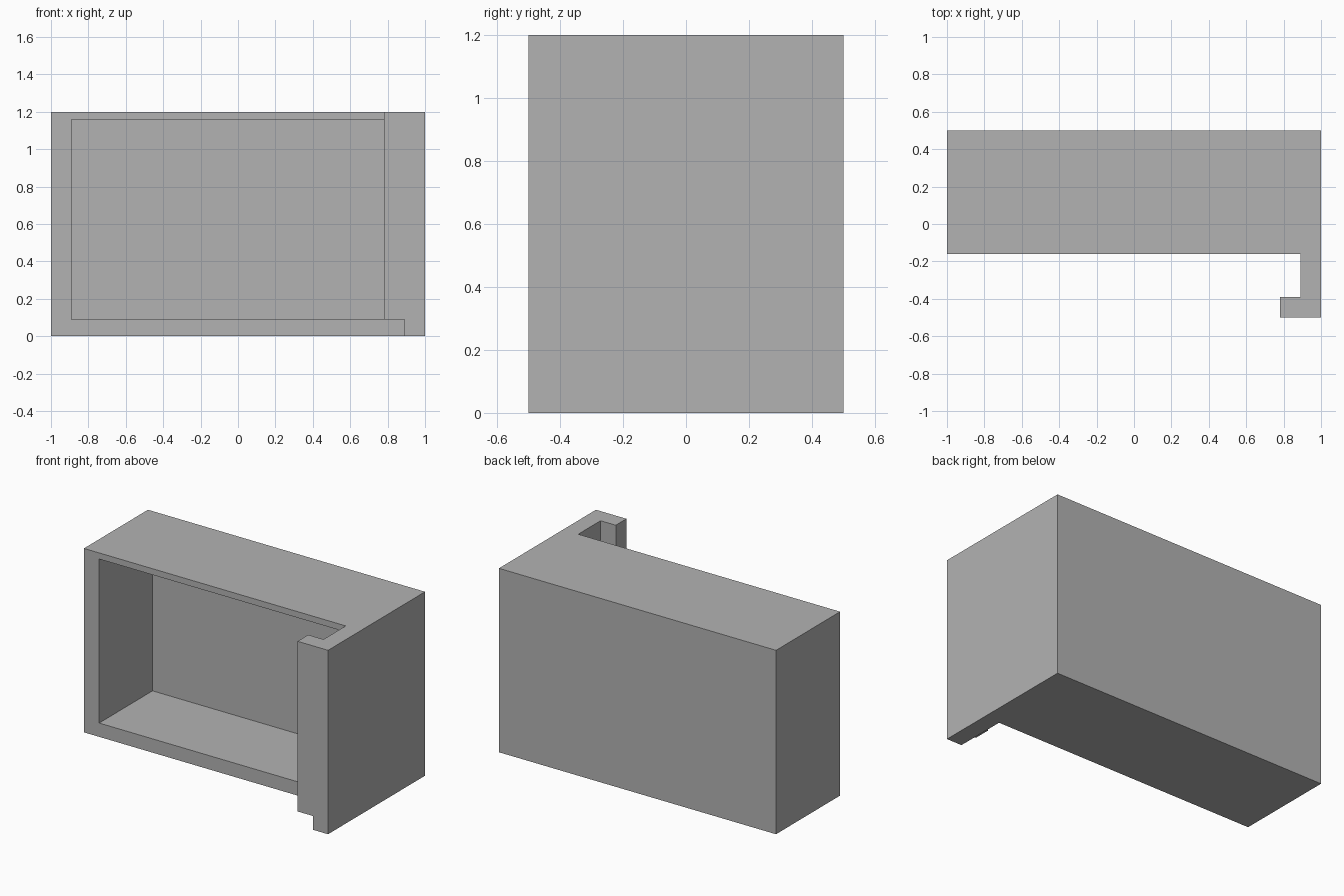
import bpy
import bmesh
from mathutils import Vector

old = bpy.data.objects.get("Cube")
if old:
    bpy.data.objects.remove(old, do_unlink=True)

WALL = 0.11            # side, back and lip thickness
FLOOR, CEILING = 0.09, 1.16
FRONT, HOOK_FRONT = -0.16, -0.5
INNER = 1 - WALL

grey = bpy.data.materials.new("plain_grey")
grey.use_nodes = True
colour = (0.45, 0.45, 0.45, 1)
grey.diffuse_color = colour
grey.node_tree.nodes["Principled BSDF"].inputs["Base Color"].default_value = colour

bm = bmesh.new()


def push(rule, normal, offset):
    """Extrude the faces that point along normal and meet the rule."""
    bm.normal_update()
    direction = Vector(normal)
    faces = [f for f in bm.faces
             if f.normal.dot(direction) > 0.9 and rule(f.calc_center_median())]
    made = bmesh.ops.extrude_face_region(bm, geom=faces)["geom"]
    verts = [v for v in made if isinstance(v, bmesh.types.BMVert)]
    bmesh.ops.translate(bm, verts=verts, vec=offset)
    leftover = [f for f in faces if f.is_valid]
    if leftover:
        bmesh.ops.delete(bm, geom=leftover, context='FACES')


# Solid body block
bmesh.ops.create_cube(bm, size=1)
for v in bm.verts:
    v.co = (v.co.x * 2, FRONT if v.co.y < 0 else 0.5, 1.2 if v.co.z > 0 else 0)

# Cut lines for the opening and the side wall
for point, normal in (((-INNER, 0, 0), (1, 0, 0)), ((INNER, 0, 0), (1, 0, 0)),
                      ((0, 0, FLOOR), (0, 0, 1)), ((0, 0, CEILING), (0, 0, 1))):
    bmesh.ops.bisect_plane(bm, geom=bm.verts[:] + bm.edges[:] + bm.faces[:],
                           plane_co=point, plane_no=normal)

# Open front cavity
push(lambda c: abs(c.x) < INNER and FLOOR < c.z < CEILING,
     (0, -1, 0), (0, 0.5 - WALL - FRONT, 0))

# Side wall carried forward in two steps
hook_back = HOOK_FRONT + WALL
push(lambda c: c.x > INNER, (0, -1, 0), (0, hook_back - FRONT, 0))
push(lambda c: c.x > INNER, (0, -1, 0), (0, -WALL, 0))

# Lip turned inward, stopping above the floor
push(lambda c: c.y < hook_back and c.z > FLOOR, (-1, 0, 0), (-WALL, 0, 0))

# Merge flat areas into clean faces
bmesh.ops.dissolve_limit(bm, angle_limit=0.01, verts=bm.verts[:], edges=bm.edges[:])
bmesh.ops.recalc_face_normals(bm, faces=bm.faces[:])

mesh = bpy.data.meshes.new("open_box_with_hooked_side")
bm.to_mesh(mesh)
bm.free()
mesh.materials.append(grey)
box = bpy.data.objects.new("open_box_with_hooked_side", mesh)
bpy.context.collection.objects.link(box)
